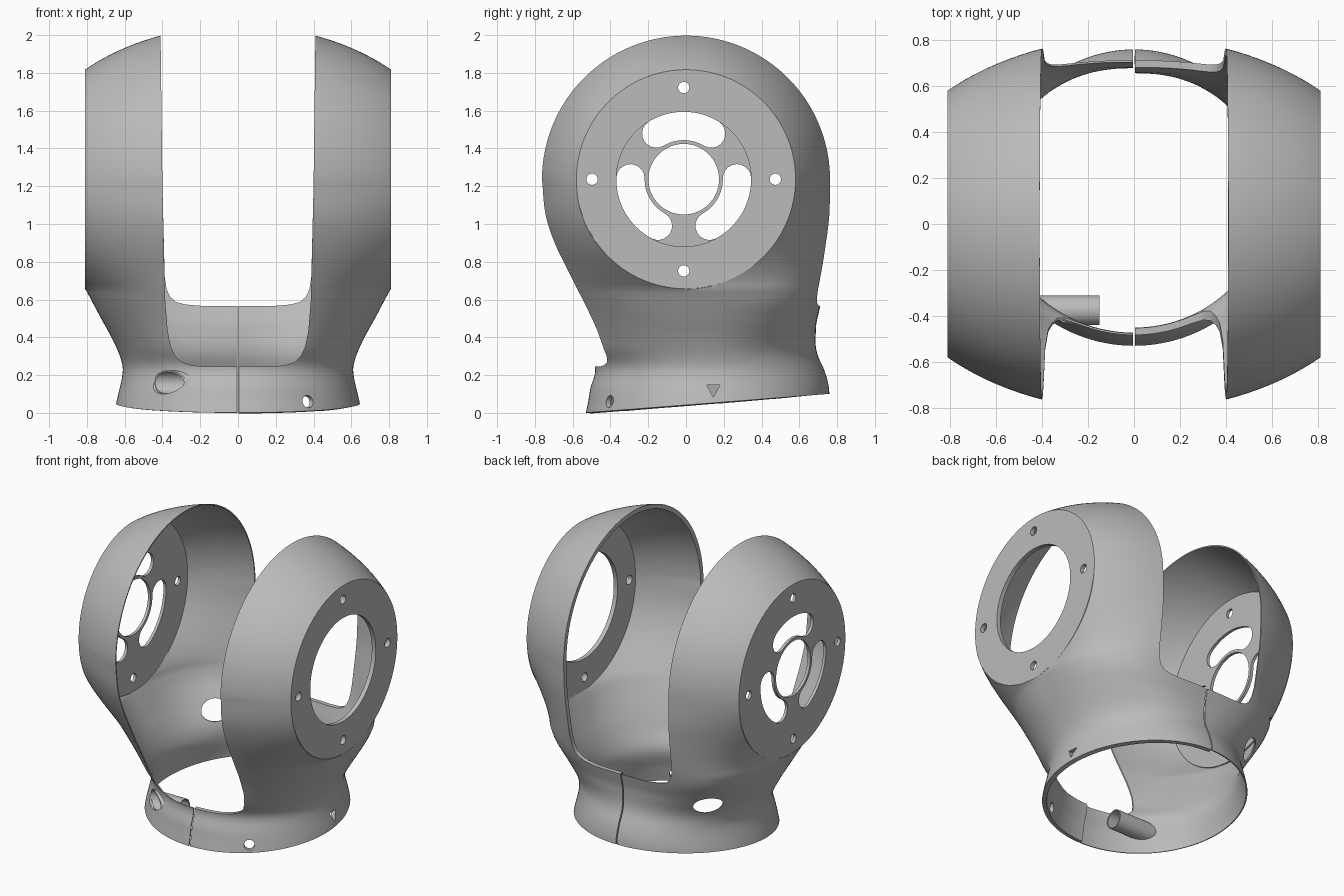
import bpy, bmesh
from math import sin, cos, pi, sqrt, radians
from mathutils import Vector

if "Cube" in bpy.data.objects:
    bpy.data.objects.remove(bpy.data.objects["Cube"])

grey = bpy.data.materials.new("shell grey")
grey.use_nodes = True
grey.diffuse_color = (0.5, 0.5, 0.5, 1)
grey.node_tree.nodes["Principled BSDF"].inputs["Base Color"].default_value = (0.5, 0.5, 0.5, 1)

AXIS_Z = 1.237                   # height of the side plate axis
PLATE_X, PLATE_R = 0.81, 0.58
EDGE_X = 0.41                    # inner edge of each arm
BULB_R, BULB_X = 0.813, 1.156    # bulb half-height and half-width


def curve(table):
    """Smooth function through (z, value) pairs."""
    def value(z):
        z = min(max(z, table[0][0]), table[-1][0])
        i = 0
        while i < len(table) - 2 and z > table[i + 1][0]:
            i += 1

        def slope(k):
            a, b = table[max(k - 1, 0)], table[min(k + 1, len(table) - 1)]
            return (b[1] - a[1]) / (b[0] - a[0])
        (z0, v0), (z1, v1) = table[i], table[i + 1]
        d = z1 - z0
        t = (z - z0) / d
        return ((2*t**3 - 3*t*t + 1) * v0 + (t**3 - 2*t*t + t) * d * slope(i)
                + (3*t*t - 2*t**3) * v1 + (t**3 - t*t) * d * slope(i + 1))
    return value


half_width = curve([(-.05, .66), (.05, .645), (.22, .61), (.3, .625), (.4, .67), (.5, .725), (.66, .81)])
centre_y = curve([(0, .105), (.25, .1), (.45, .05), (.66, 0), (1.3, 0)])
front_edge = curve([(0, -.39), (.12, -.36), (.24, -.33), (.35, -.4), (.5, -.48), (.72, -.6),
                    (.9, -.69), (1.05, -.74), (AXIS_Z, -.76)])
back_edge = curve([(0, .61), (.1, .6), (.3, .55), (.45, .61), (.57, .665), (.7, .7),
                   (.9, .735), (1.05, .755), (AXIS_Z, .76)])
back_squareness = curve([(0, 2), (.3, 2), (.5, 2.6), (.6, 2.8), (.8, 2.3), (1, 2), (1.3, 2)])


def section(z, back):
    """Half-width, depth and exponent of the quarter section at height z."""
    h = z - AXIS_Z
    if h >= 0:
        k = sqrt(1 - (h / BULB_R) ** 2)
        return BULB_X * k, BULB_R * k, 2
    n = back_squareness(z) if back else 2
    s = abs((back_edge if back else front_edge)(z) - centre_y(z))
    if -h < PLATE_R:
        q = (sqrt(PLATE_R ** 2 - h * h) / s) ** n
        v = (1 - q) / (PLATE_X ** n - q * EDGE_X ** n)
    else:
        v = half_width(z) ** -n
    return v ** (-1 / n), s / (1 - EDGE_X ** n * v) ** (1 / n), n


def finish(name, bm):
    mesh = bpy.data.meshes.new(name)
    bm.to_mesh(mesh)
    bm.free()
    mesh.materials.append(grey)
    obj = bpy.data.objects.new(name, mesh)
    bpy.context.collection.objects.link(obj)
    return obj


def activate(obj):
    bpy.ops.object.select_all(action='DESELECT')
    obj.select_set(True)
    bpy.context.view_layer.objects.active = obj


def prism(name, pts, origin, direction, a, b):
    """Extrude an outline (sideways, up) along a horizontal direction."""
    w = Vector(direction).normalized()
    u, up = Vector((0, 0, 1)).cross(w), Vector((0, 0, 1))
    bm = bmesh.new()
    ends = [[bm.verts.new(Vector(origin) + u * p + up * q + w * d) for p, q in pts] for d in (a, b)]
    for end in ends:
        bm.faces.new(end)
    for i in range(len(pts)):
        j = (i + 1) % len(pts)
        bm.faces.new((ends[0][i], ends[0][j], ends[1][j], ends[1][i]))
    bmesh.ops.recalc_face_normals(bm, faces=bm.faces)
    return finish(name, bm)


def cut(obj, cutter):
    cutter.hide_render = True
    activate(obj)
    mod = obj.modifiers.new("cut", 'BOOLEAN')
    mod.operation, mod.solver, mod.object = 'DIFFERENCE', 'EXACT', cutter
    bpy.ops.object.modifier_apply(modifier=mod.name)
    bpy.data.objects.remove(cutter)


def smooth(obj):
    activate(obj)
    bpy.ops.object.shade_smooth_by_angle(angle=radians(32))


def ellipse(rx, rz, cx=0, cz=0, n=32):
    return [(cx + rx * cos(2*pi*i/n), cz + rz * sin(2*pi*i/n)) for i in range(n)]


def half_shell(name, side, thickness):
    """One half of the housing, split along the centre seam."""
    levels = [-.05 + (AXIS_Z + .05) * i / 60 for i in range(60)]
    levels += [AXIS_Z + BULB_R * sin(radians(78) * i / 48) for i in range(49)]
    bm, rows, steps = bmesh.new(), [], 64
    for z in levels:
        row = []
        for i in range(steps + 1):
            t = pi * i / steps
            a, d, n = section(z, t > pi / 2)
            x = a * abs(sin(t)) ** (2 / n)
            y = d * abs(cos(t)) ** (2 / n) * (1 if t > pi / 2 else -1)
            row.append(bm.verts.new((side * x, centre_y(z) + y, z)))
        rows.append(row)
    for r0, r1 in zip(rows, rows[1:]):
        for i in range(steps):
            quad = (r0[i], r0[i + 1], r1[i + 1], r1[i])
            bm.faces.new(quad if side > 0 else quad[::-1])
    # trim at the plate, the seam and the tilted base
    for co, no in (((side * PLATE_X, 0, 0), (side, 0, 0)), ((side * .004, 0, 0), (-side, 0, 0)),
                   ((0, -.54, 0), (0, .1, -1.29))):
        bmesh.ops.bisect_plane(bm, geom=bm.verts[:] + bm.edges[:] + bm.faces[:], dist=1e-5,
                               plane_co=co, plane_no=no, clear_outer=True)
    obj = finish(name, bm)
    activate(obj)
    mod = obj.modifiers.new("wall", 'SOLIDIFY')
    mod.thickness, mod.offset = thickness, -1
    bpy.ops.object.modifier_apply(modifier=mod.name)
    # U-shaped openings, low at the front and higher at the back
    arm = [(.412, 2.3), (.41, 2), (.4, 1.2)]
    front = arm + [(.386, .6), (.372, .43), (.355, .35), (.335, .305), (.3, .27), (.25, .252), (.18, .245)]
    back = arm + [(.388, .72), (.378, .655), (.36, .615), (.33, .588), (.28, .574), (.2, .567)]
    for pts, way in ((front, -1), (back, 1)):
        cut(obj, prism("opening", pts + [(-x, z) for x, z in pts[::-1]], (0, 0, 0), (0, way, 0), -.02, 1.2))
    return obj


def side_plate(name, side, thickness):
    """Round plate closing the side of an arm, with four screw holes."""
    centre = (side * PLATE_X, 0, AXIS_Z)
    way = (side, 0, 0)
    obj = prism(name, ellipse(PLATE_R, PLATE_R, n=96), centre, way, -thickness, 0)
    for k in range(4):
        hole = ellipse(.03, .03, -.012 * side + .485 * cos(k*pi/2), .485 * sin(k*pi/2), 20)
        cut(obj, prism("screw_hole", hole, centre, way, -.2, .2))
    return obj


left_shell = half_shell("left_shell", 1, .03)
right_shell = half_shell("right_shell", -1, .008)

# small holes around the base ring
cut(left_shell, prism("round_hole", ellipse(.033, .033), (.37, -.405, .06), (.37, -.505, 0), -.15, .15))
cut(left_shell, prism("triangle_hole", [(-.035, .028), (.035, .028), (0, -.038)],
                      (.63, .145, .12), (1, 0, 0), -.2, .2))
cut(right_shell, prism("rear_cable_hole", ellipse(.095, .065), (-.52, .5, .41), (-.72, .7, 0), -.25, .25))
cut(right_shell, prism("tube_bore", ellipse(.06, .06), (0, -.375, .16), (-1, 0, 0), .2, .7))

# left plate has one large opening, right plate a spoked centre
left_plate = side_plate("left_plate", 1, .03)
cut(left_plate, prism("large_hole", ellipse(.357, .357, -.012, 0, 72), (PLATE_X, 0, AXIS_Z), (1, 0, 0), -.2, .2))

right_plate = side_plate("right_plate", -1, .02)
hub = (-PLATE_X, -.012, AXIS_Z)
cut(right_plate, prism("hub_hole", ellipse(.187, .187, n=64), hub, (-1, 0, 0), -.2, .2))
for k in range(3):
    mid, reach, w = radians(90 + 120 * k), radians(31), .075
    slot = []
    for sign in (1, -1):
        for i in range(17):                         # long edge
            a, r = mid + sign * reach * (i / 8 - 1), .282 + sign * w
            slot.append((r * cos(a), r * sin(a)))
        end = mid + sign * reach
        for i in range(1, 10):                      # rounded end
            a = end + pi * i / 10 + (0 if sign > 0 else pi)
            slot.append((.282 * cos(end) + w * cos(a), .282 * sin(end) + w * sin(a)))
    cut(right_plate, prism("slot", slot, hub, (-1, 0, 0), -.2, .2))

# cable tube inside the front of the ring, its outer end flush with the wall
bm = bmesh.new()
loops = []
for r, inner in ((.065, True), (.065, False), (.058, False), (.058, True)):
    loop = []
    for y, z in ellipse(r, r, -.375, .16):
        x = -.15 if inner else -sqrt(.605 ** 2 - (y - .1) ** 2)
        loop.append(bm.verts.new((x, y, z)))
    loops.append(loop)
for a, b in zip(loops, loops[1:] + loops[:1]):
    for i in range(len(a)):
        j = (i + 1) % len(a)
        bm.faces.new((a[i], a[j], b[j], b[i]))
bmesh.ops.recalc_face_normals(bm, faces=bm.faces)
cable_tube = finish("cable_tube", bm)

for part in (left_shell, right_shell, left_plate, right_plate, cable_tube):
    smooth(part)
